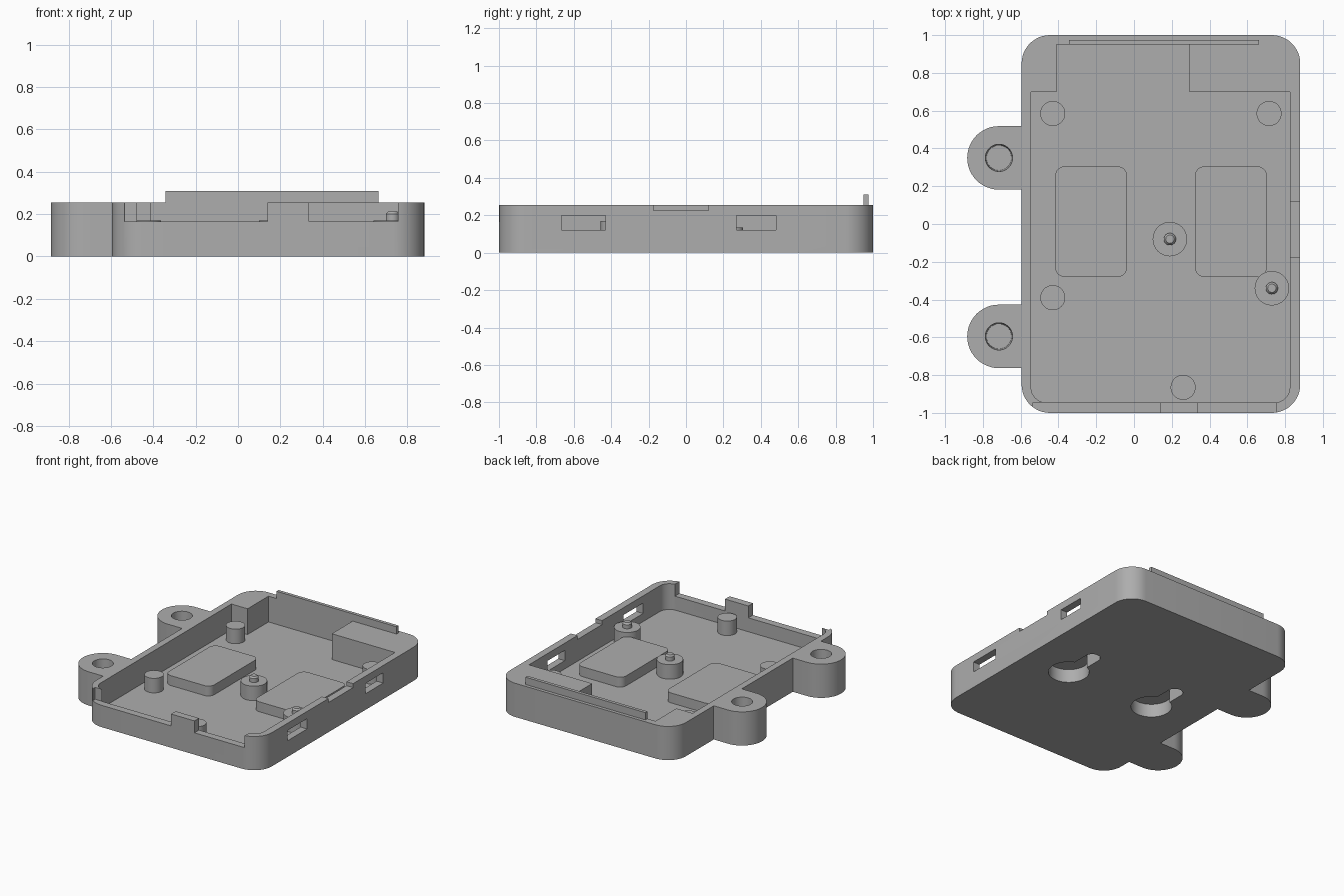
import bpy, bmesh, math
from mathutils import Vector

if "Cube" in bpy.data.objects:
    bpy.data.objects.remove(bpy.data.objects["Cube"])

HEIGHT, FLOOR, POST_TOP, PAD_TOP = 0.255, 0.06, 0.17, 0.135

grey = bpy.data.materials.new("plain grey")
grey.use_nodes = True
grey.diffuse_color = (0.42, 0.42, 0.42, 1)
grey.node_tree.nodes["Principled BSDF"].inputs["Base Color"].default_value = grey.diffuse_color


def make(name, bm):
    bmesh.ops.recalc_face_normals(bm, faces=bm.faces)
    mesh = bpy.data.meshes.new(name)
    bm.to_mesh(mesh)
    bm.free()
    mesh.materials.append(grey)
    obj = bpy.data.objects.new(name, mesh)
    bpy.context.collection.objects.link(obj)
    return obj


def prism(name, corners, z0, z1, steps=12):
    """Extrude a right-angled outline whose corners are (x, y, radius)."""
    bm = bmesh.new()
    ring = []
    for i, (x, y, r) in enumerate(corners):
        p = Vector((x, y, z0))
        if r == 0:
            ring.append(p)
            continue
        a = (Vector((*corners[i - 1][:2], z0)) - p).normalized()
        b = (Vector((*corners[(i + 1) % len(corners)][:2], z0)) - p).normalized()
        for k in range(steps + 1):
            t = k / steps * math.pi / 2
            ring.append(p + r * (a + b - b * math.cos(t) - a * math.sin(t)))
    face = bm.faces.new([bm.verts.new(p) for p in ring])
    new = bmesh.ops.extrude_face_region(bm, geom=[face])["geom"]
    top = [v for v in new if isinstance(v, bmesh.types.BMVert)]
    bmesh.ops.translate(bm, verts=top, vec=(0, 0, z1 - z0))
    return make(name, bm)


def box(name, x0, x1, y0, y1, z0, z1, r=0):
    return prism(name, [(x0, y0, r), (x1, y0, r), (x1, y1, r), (x0, y1, r)], z0, z1)


def cylinder(name, x, y, z0, z1, r, r_top=None):
    bm = bmesh.new()
    bmesh.ops.create_cone(bm, cap_ends=True, segments=48, radius1=r,
                          radius2=r if r_top is None else r_top, depth=z1 - z0)
    bmesh.ops.translate(bm, verts=bm.verts, vec=(x, y, (z0 + z1) / 2))
    return make(name, bm)


def combine(obj, other, operation="DIFFERENCE"):
    """Apply a boolean and discard the helper."""
    mod = obj.modifiers.new("cut", "BOOLEAN")
    mod.operation, mod.solver, mod.object = operation, "EXACT", other
    graph = bpy.context.evaluated_depsgraph_get()
    result = bpy.data.meshes.new_from_object(obj.evaluated_get(graph))
    obj.modifiers.clear()
    obj.data = result
    bpy.data.objects.remove(other)


# Tray outline with two mounting ears on its right side
LEFT, RIGHT, EAR_X, EAR_R = 0.88, -0.595, -0.715, 0.168
EARS = (0.35, -0.595)
outline = [(RIGHT, -1, 0.15), (LEFT, -1, 0.15), (LEFT, 1, 0.15), (RIGHT, 1, 0.15)]
for y in EARS:
    tip = EAR_X - EAR_R
    outline += [(RIGHT, y + EAR_R, 0), (tip, y + EAR_R, EAR_R - 0.0005),
                (tip, y - EAR_R, EAR_R - 0.0005), (RIGHT, y - EAR_R, 0)]
tray = prism("tray", outline, 0, HEIGHT)

# Inner cavity, stepped around the back corners
combine(tray, prism("cavity", [
    (-0.545, -0.945, 0.08), (0.825, -0.945, 0.08), (0.825, 0.70, 0), (0.295, 0.70, 0),
    (0.295, 0.95, 0), (-0.41, 0.95, 0), (-0.41, 0.70, 0), (-0.545, 0.70, 0)],
    FLOOR, 0.4))

# Blind screw holes in the ears
for y in EARS:
    combine(tray, cylinder("ear_hole", EAR_X, y, 0.05, HEIGHT + 0.001, 0.066, 0.072))

# Front wall openings on either side of a tab
for x0, x1 in ((-0.535, 0.14), (0.335, 0.755)):
    combine(tray, box("front_gap", x0, x1, -1.1, -0.944, 0.165, 0.4))

# Left wall slots and shallow rim notch
for y0, y1, z0, z1 in ((-0.665, -0.43, 0.122, 0.2), (0.27, 0.48, 0.122, 0.2),
                       (-0.175, 0.12, 0.225, 0.4)):
    combine(tray, box("side_slot", 0.8, 1, y0, y1, z0, z1))

# Raised pads with hanging keyholes underneath
parts = [tray]
for side, x in (("right", -0.227), ("left", 0.513)):
    pad = box(side + "_pad", x - 0.19, x + 0.19, -0.28, 0.305, FLOOR - 0.01, PAD_TOP, 0.05)
    combine(tray, pad, "UNION")
    combine(tray, cylinder("key_opening", x, -0.085, -0.1, 0.1, 0.14))
    combine(tray, box("key_slot", x - 0.055, x + 0.055, -0.1, 0.22, -0.1, 0.1, 0.054))

# Support posts
for i, (x, y) in enumerate(((-0.43, 0.585), (0.715, 0.585), (-0.43, -0.39), (0.26, -0.865))):
    parts.append(cylinder(f"post_{i + 1}", x, y, FLOOR, POST_TOP, 0.066))

# Wide posts with locating pins
for i, (x, y) in enumerate(((0.19, -0.08), (0.73, -0.34))):
    parts.append(cylinder(f"pin_post_{i + 1}", x, y, FLOOR, POST_TOP, 0.091))
    parts.append(cylinder(f"pin_{i + 1}", x, y, POST_TOP, 0.2, 0.032))
    parts.append(cylinder(f"pin_tip_{i + 1}", x, y, 0.2, 0.212, 0.032, 0.022))

# Raised lip along the back
parts.append(box("back_lip", -0.343, 0.663, 0.95, 0.975, HEIGHT, 0.31))

# Smooth round walls, crisp edges
bpy.ops.object.select_all(action="DESELECT")
for obj in parts:
    obj.select_set(True)
bpy.context.view_layer.objects.active = tray
bpy.ops.object.shade_smooth_by_angle(angle=math.radians(30))
